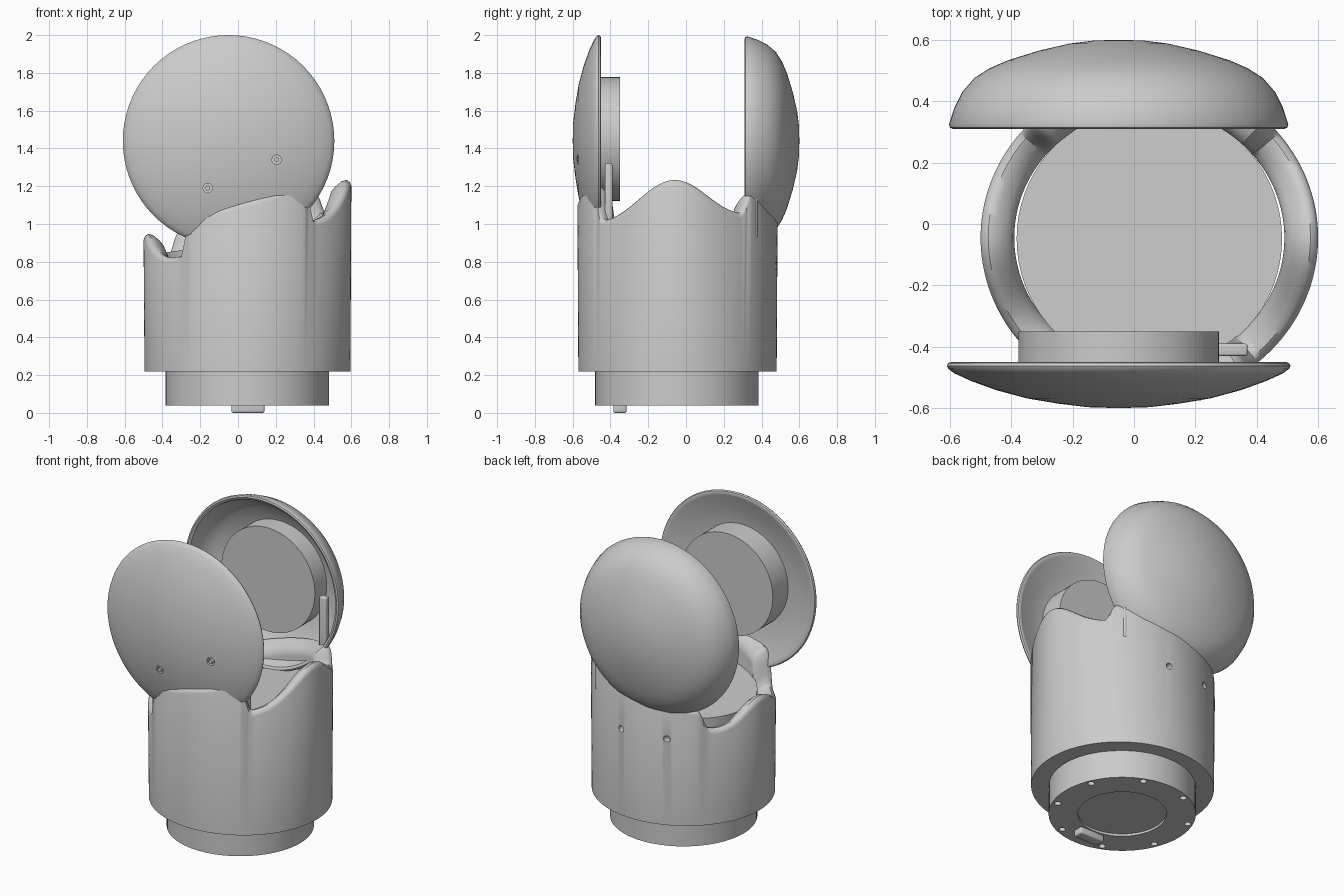
import bpy, bmesh
from math import pi, sin, cos, radians
from mathutils import Matrix, Vector

default = bpy.data.objects.get("Cube")
if default:
    bpy.data.objects.remove(default, do_unlink=True)

AXIS_X, AXIS_Y = 0.05, -0.045      # centre of the tubular body
CUP_X, CUP_Z = -0.05, 1.44         # centre of the two round cheeks
TILT = 0.27                        # slope of the rim across x
TO_Y = Matrix.Rotation(-pi / 2, 4, 'X')


def finish(bm, name):
    bmesh.ops.remove_doubles(bm, verts=bm.verts, dist=0.0002)
    bmesh.ops.recalc_face_normals(bm, faces=bm.faces)
    mesh = bpy.data.meshes.new(name)
    bm.to_mesh(mesh)
    bm.free()
    ob = bpy.data.objects.new(name, mesh)
    bpy.context.collection.objects.link(ob)
    return ob


def activate(ob):
    bpy.ops.object.select_all(action='DESELECT')
    ob.select_set(True)
    bpy.context.view_layer.objects.active = ob


def smooth(ob, angle=35):
    activate(ob)
    bpy.ops.object.shade_smooth_by_angle(angle=radians(angle))


def lathe(name, profile, centre, along_y=False, steps=72):
    """Spin a (radius, height) profile about z, or about y for the cheeks."""
    bm = bmesh.new()
    verts = [bm.verts.new((r, 0, h)) for r, h in profile]
    edges = [bm.edges.new(pair) for pair in zip(verts, verts[1:])]
    bmesh.ops.spin(bm, geom=verts + edges, cent=(0, 0, 0), axis=(0, 0, 1),
                   angle=2 * pi, steps=steps)
    turn = TO_Y if along_y else Matrix.Identity(4)
    bm.transform(Matrix.Translation(centre) @ turn)
    return finish(bm, name)


def disc(name, radius, low, high, centre, along_y=False, steps=72):
    profile = [(0, low), (radius, low), (radius, high), (0, high)]
    return lathe(name, profile, centre, along_y, steps)


def box(name, low, high, bevel):
    low, high = Vector(low), Vector(high)
    bm = bmesh.new()
    bmesh.ops.create_cube(bm, size=1)
    bm.transform(Matrix.Translation((low + high) / 2)
                 @ Matrix.Diagonal((*(high - low), 1)))
    bmesh.ops.bevel(bm, geom=bm.edges[:], offset=bevel, segments=3,
                    affect='EDGES', profile=0.5)
    ob = finish(bm, name)
    smooth(ob)


def drill(target, cutters):
    for cutter in cutters:
        cutter.hide_render = True
        mod = target.modifiers.new("hole", 'BOOLEAN')
        mod.operation, mod.solver, mod.object = 'DIFFERENCE', 'EXACT', cutter
        activate(target)
        bpy.ops.object.modifier_apply(modifier=mod.name)
        bpy.data.objects.remove(cutter, do_unlink=True)


def ease(t):
    t = min(max(t, 0), 1)
    return t * t * (3 - 2 * t)


def rim_height(x, y):
    """Wavy rim: a crest on each side, a notch beside each cheek, then a neck."""
    reach, notch, neck = (0.36, 0.925, 1.12) if y < -0.06 else (0.33, 0.95, 1.06)
    t = min(abs(y + 0.06) / reach, 1)
    h = notch + (1.09 - notch) * (0.5 + 0.5 * cos(pi * t))
    rise = ease((-0.43 - y) / 0.04) if y < 0 else ease((y - 0.28) / 0.05)
    return h + (neck - notch) * rise + TILT * (x - AXIS_X)


# Tubular housing with a rounded, inward-sloping rim
SECTION = [(0.03, -0.035), (0, -0.03), (0.008, -0.01), (0.025, 0),
           (0.05, -0.006), (0.085, -0.035), (0.105, -0.06), (0.11, -0.085)]
bm = bmesh.new()
rings = []
COUNT = 216
for i in range(COUNT):
    a = 2 * pi * i / COUNT

    def at(inset, z):
        return bm.verts.new((AXIS_X + (0.55 - inset) * cos(a),
                             AXIS_Y + (0.53 - inset) * sin(a), z))

    top = rim_height(AXIS_X + 0.53 * cos(a), AXIS_Y + 0.51 * sin(a))
    rings.append([at(0.005, 0.22)] + [at(d, top + dz) for d, dz in SECTION[1:]]
                 + [at(0.11, 0.22)])
for i, ring in enumerate(rings):
    after = rings[(i + 1) % COUNT]
    for j in range(len(ring)):
        k = (j + 1) % len(ring)
        bm.faces.new((ring[j], after[j], after[k], ring[k]))
housing = finish(bm, "housing")
drill(housing, [disc("hole_cutter", 0.02, -0.04, 0.1, (x, y, 0.78), True, 20)
                for x, y in ((0.13, 0.475), (-0.17, 0.44))])
smooth(housing, 40)

# Inner core with a recessed underside and a sloping deck on top
core = lathe("inner_core",
             [(0, 0.055), (0.26, 0.055), (0.26, 0.04), (0.4325, 0.04),
              (0.4325, 0.91), (0, 0.91)], (AXIS_X, AXIS_Y - 0.003, 0))
for v in core.data.vertices:
    if v.co.z > 0.5:
        v.co.z += 0.14 * (v.co.x - AXIS_X)
bolts = [pi / 8 + i * pi / 4 for i in range(8)]
drill(core, [disc("bolt_cutter", 0.02, 0, 0.07,
                  (AXIS_X + 0.4 * cos(a), AXIS_Y + 0.4 * sin(a), 0), steps=16)
             for a in bolts])
smooth(core)

# Key under the base
box("base_key", (-0.035, -0.385, 0), (0.14, -0.315, 0.06), 0.01)

# Front cheek: shallow lens, hollowed on the inside
front = lathe("front_cheek",
              [(0, -0.6), (0.1, -0.597), (0.2, -0.585), (0.3, -0.568),
               (0.4, -0.541), (0.48, -0.512), (0.535, -0.487), (0.555, -0.472),
               (0.56, -0.462), (0.555, -0.453), (0.545, -0.45), (0.53, -0.455),
               (0.44, -0.485), (0.35, -0.505), (0, -0.53)],
              (CUP_X, 0, CUP_Z), True)
SCREWS = [(-0.16, 1.19), (0.205, 1.34)]
drill(front, [disc("screw_cutter", 0.025, -0.7, -0.55, (x, 0, z), True, 20)
              for x, z in SCREWS])
smooth(front, 40)
for n, (x, z) in enumerate(SCREWS):
    smooth(disc(f"cheek_screw_{n + 1}", 0.013, -0.575, -0.54, (x, 0, z), True, 16))

# Back cheek: deep hollow bowl
back = lathe("back_cheek",
             [(0, 0.6), (0.08, 0.598), (0.16, 0.588), (0.26, 0.565),
              (0.36, 0.534), (0.42, 0.508), (0.47, 0.476), (0.51, 0.43),
              (0.535, 0.38), (0.553, 0.325), (0.55, 0.314), (0.54, 0.31),
              (0.525, 0.318), (0.505, 0.37), (0.48, 0.42), (0.43, 0.46),
              (0.34, 0.5), (0.2, 0.54), (0, 0.56)],
             (CUP_X, 0, CUP_Z), True)
smooth(back, 40)

# Round drivers seated inside the cheeks
smooth(disc("front_driver", 0.327, -0.54, -0.35, (CUP_X, 0, 1.45), True))
smooth(disc("back_driver", 0.335, 0.38, 0.51, (CUP_X, 0, 1.44), True))

# Straps running from the deck up beside the drivers
box("front_strap", (0.27, -0.43, 0.93), (0.37, -0.39, 1.32), 0.008)
box("back_strap", (0.34, 0.34, 0.93), (0.39, 0.38, 1.45), 0.008)
